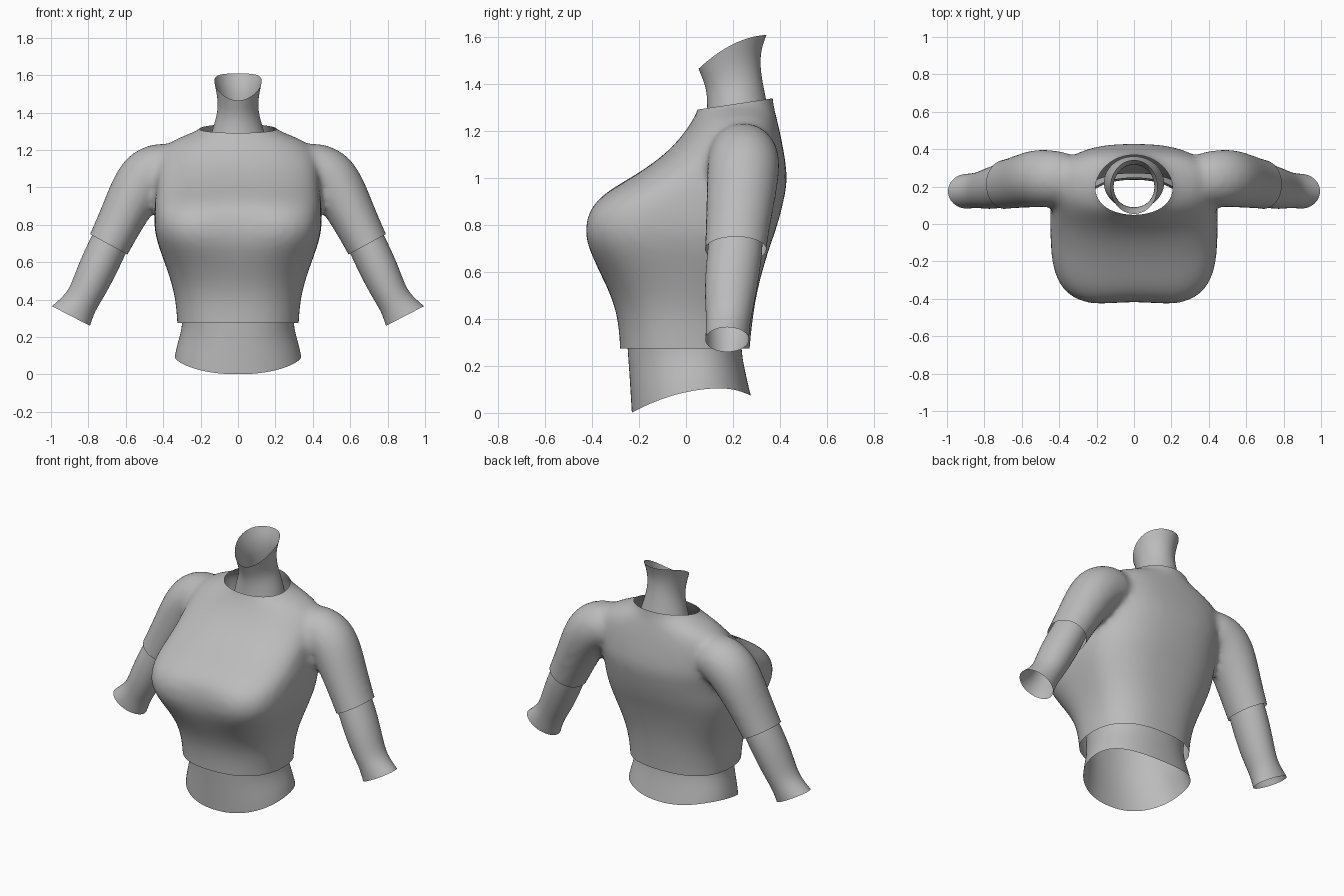
import bpy, bmesh, math
from mathutils import Vector

if "Cube" in bpy.data.objects:
    bpy.data.objects.remove(bpy.data.objects["Cube"], do_unlink=True)

grey = bpy.data.materials.new("plain grey")
grey.use_nodes = True
grey.diffuse_color = (0.5, 0.5, 0.5, 1)
grey.node_tree.nodes["Principled BSDF"].inputs["Base Color"].default_value = (0.5, 0.5, 0.5, 1)


def add_loft(bm, rings, caps=False):
    """Skin a list of equal-length point rings."""
    loops = [[bm.verts.new(p) for p in ring] for ring in rings]
    n = len(loops[0])
    faces = [bm.faces.new((a[i], a[(i + 1) % n], b[(i + 1) % n], b[i]))
             for a, b in zip(loops, loops[1:]) for i in range(n)]
    if caps:
        faces += [bm.faces.new(loops[0][::-1]), bm.faces.new(loops[-1])]
    bmesh.ops.recalc_face_normals(bm, faces=faces)


def make_object(name, bm, levels=2):
    mesh = bpy.data.meshes.new(name)
    bm.to_mesh(mesh)
    bm.free()
    mesh.materials.append(grey)
    mesh.shade_smooth()
    obj = bpy.data.objects.new(name, mesh)
    bpy.context.scene.collection.objects.link(obj)
    if levels:
        sub = obj.modifiers.new("smooth form", 'SUBSURF')
        sub.levels = sub.render_levels = levels
    return obj


def angles(n):
    return [2 * math.pi * i / n for i in range(n)]


def power(v, n):
    return math.copysign(abs(v) ** (2 / n), v)


def torso_ring(z, w, front, back, mid, n_front, dent=0, n_back=2.5):
    """Rounded-box section with its own front and back fullness."""
    pts = []
    for a in angles(32):
        c, s = math.cos(a), math.sin(a)
        n = n_front if s < 0 else n_back
        x = w * power(c, n)
        y = mid + power(s, n) * (back - mid if s > 0 else mid - front)
        if s < 0:
            y += dent * math.exp(-(x / 0.13) ** 2)
        pts.append(Vector((x, y, z)))
    return pts


def limb_ring(side, x, y, z, dx, dz, r, ry, n=16):
    d = Vector((dx, 0, dz)).normalized()
    return [Vector((side * (x - d.z * r * math.cos(a)), y + ry * math.sin(a),
                    z + d.x * r * math.cos(a))) for a in angles(n)]


# Shirt: closed body and sleeves, fused into one smooth skin
bm = bmesh.new()
add_loft(bm, [torso_ring(*row) for row in (
    (0.10, 0.32, -0.28, 0.265, 0.0, 2.3),
    (0.27, 0.325, -0.28, 0.27, 0.0, 2.3),
    (0.40, 0.335, -0.29, 0.285, 0.0, 2.4),
    (0.50, 0.36, -0.32, 0.30, 0.02, 2.6),
    (0.60, 0.395, -0.37, 0.325, 0.04, 3.0),
    (0.70, 0.432, -0.43, 0.355, 0.05, 3.5, 0.02),
    (0.78, 0.45, -0.445, 0.385, 0.05, 3.8, 0.03),
    (0.87, 0.45, -0.425, 0.41, 0.06, 3.7, 0.02),
    (0.94, 0.445, -0.345, 0.425, 0.10, 3.3),
    (1.00, 0.44, -0.235, 0.434, 0.15, 3.0),
    (1.10, 0.44, -0.085, 0.42, 0.19, 2.6),
    (1.20, 0.42, 0.0, 0.40, 0.22, 2.3),
    (1.26, 0.34, 0.035, 0.385, 0.23, 2.1, 0, 2.2),
    (1.30, 0.22, 0.055, 0.375, 0.22, 2.0, 0, 2.0),
    (1.34, 0.165, 0.06, 0.37, 0.215, 2.0, 0, 2.0),
    (1.50, 0.155, 0.06, 0.36, 0.21, 2.0, 0, 2.0))], caps=True)
for side in (-1, 1):
    add_loft(bm, [limb_ring(side, *row) for row in (
        (0.28, 0.24, 1.12, 1, -0.1, 0.13, 0.13),
        (0.43, 0.245, 1.105, 0.85, -0.5, 0.155, 0.155),
        (0.52, 0.245, 1.03, 0.6, -0.8, 0.155, 0.16),
        (0.60, 0.23, 0.88, 0.5, -0.87, 0.13, 0.148),
        (0.69, 0.21, 0.695, 0.47, -0.88, 0.117, 0.134),
        (0.78, 0.20, 0.525, 0.47, -0.88, 0.112, 0.13))], caps=True)
shirt = make_object("shirt", bm)
fuse = shirt.modifiers.new("fuse", 'REMESH')
fuse.mode = 'VOXEL'
fuse.voxel_size = 0.02
relax = shirt.modifiers.new("relax", 'SMOOTH')
relax.factor = 0.5
relax.iterations = 8
graph = bpy.context.evaluated_depsgraph_get()
bm = bmesh.new()
bm.from_mesh(bpy.data.meshes.new_from_object(shirt.evaluated_get(graph)))
shirt.modifiers.clear()


def trim(co, normal, keep=lambda c: True):
    """Cut the shirt open on a plane, only among faces accepted by keep."""
    faces = [f for f in bm.faces if keep(f.calc_center_median())]
    edges = {e for f in faces for e in f.edges}
    verts = {v for f in faces for v in f.verts}
    bmesh.ops.bisect_plane(bm, geom=faces + list(edges) + list(verts), dist=1e-5,
                           plane_co=co, plane_no=normal, clear_outer=True)


# Hem, neckline and cuffs
trim((0, 0, 0.275), (0, 0, -1))
trim((0, 0.21, 1.315), (0, -0.15, 1), lambda c: abs(c.x) < 0.3 and c.z > 1.2)
for side in (-1, 1):
    trim((side * 0.69, 0.21, 0.695), (side * 0.48, 0, -0.88),
         lambda c: c.x * side > 0.5)
bm.to_mesh(shirt.data)
bm.free()
shirt.data.shade_smooth()

# Neck with a slanted open rim
bm = bmesh.new()
rings = []
for y, z, rx, ry, slope, rise in (
        (0.22, 1.20, 0.165, 0.145, 0.15, 0),
        (0.218, 1.30, 0.145, 0.13, 0.15, 0),
        (0.205, 1.40, 0.108, 0.118, 0.25, 0),
        (0.19, 1.48, 0.113, 0.126, 0.4, 0.01),
        (0.198, 1.535, 0.13, 0.148, 0.5, 0.035)):
    rings.append([Vector((rx * math.cos(a), y + ry * math.sin(a),
                          z + slope * ry * math.sin(a) + rise * math.cos(a) ** 2))
                  for a in angles(16)])
add_loft(bm, rings)
make_object("neck", bm)

# Forearms, open at the wrist
for side, label in ((-1, "right"), (1, "left")):
    bm = bmesh.new()
    add_loft(bm, [limb_ring(side, *row, n=12) for row in (
        (0.63, 0.215, 0.82, 0.47, -0.88, 0.10, 0.115),
        (0.69, 0.21, 0.695, 0.47, -0.88, 0.108, 0.123),
        (0.75, 0.195, 0.57, 0.5, -0.86, 0.108, 0.12),
        (0.80, 0.185, 0.46, 0.53, -0.85, 0.10, 0.108),
        (0.84, 0.18, 0.385, 0.55, -0.83, 0.092, 0.097),
        (0.893, 0.175, 0.312, 0.46, -0.89, 0.12, 0.097))])
    make_object(label + "_forearm", bm)

# Waist below the hem, with a wavy lower edge
bm = bmesh.new()
rings = []
for t, w, front, back in ((0, 0.34, -0.232, 0.277), (0.15, 0.33, -0.236, 0.262),
                          (0.4, 0.303, -0.243, 0.24), (0.6, 0.297, -0.25, 0.235),
                          (1, 0.31, -0.26, 0.25)):
    ring = torso_ring(0, w, front, back, 0.03, 2.2, 0, 2.2)
    for p in ring:
        low = max(0, 0.105 - 0.72 * (p.y - 0.15) ** 2)
        if p.y > 0.15:
            low = 0.105 - 2 * (p.y - 0.15) ** 2
        p.z = low + t * (0.45 - low)
    rings.append(ring)
add_loft(bm, rings)
make_object("waist", bm)
